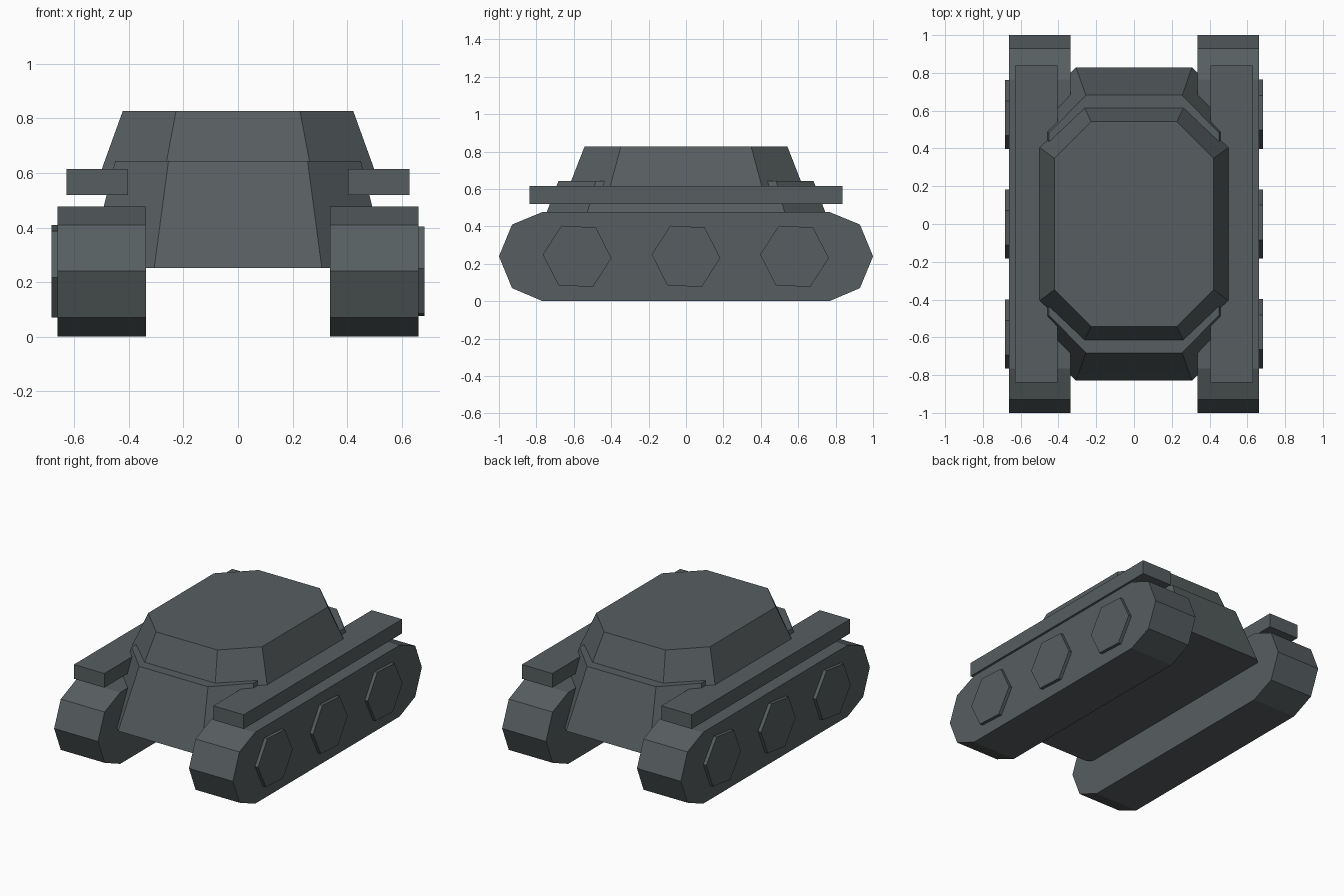
import bpy, bmesh
from math import sin, cos, radians

if "Cube" in bpy.data.objects:
    bpy.data.objects.remove(bpy.data.objects["Cube"])

# Dark slate paint for every part
paint = bpy.data.materials.new("dark_slate")
paint.diffuse_color = (0.095, 0.112, 0.118, 1)
paint.use_nodes = True
paint.node_tree.nodes["Principled BSDF"].inputs["Base Color"].default_value = paint.diffuse_color


def loft(name, loops):
    """Closed solid from a list of matching point loops."""
    bm = bmesh.new()
    rings = [[bm.verts.new(p) for p in loop] for loop in loops]
    n = len(rings[0])
    for a, b in zip(rings, rings[1:]):
        for i in range(n):
            j = (i + 1) % n
            bm.faces.new((a[i], a[j], b[j], b[i]))
    bm.faces.new(rings[0])
    bm.faces.new(rings[-1])
    bmesh.ops.recalc_face_normals(bm, faces=bm.faces)
    mesh = bpy.data.meshes.new(name)
    bm.to_mesh(mesh)
    bm.free()
    mesh.materials.append(paint)
    obj = bpy.data.objects.new(name, mesh)
    bpy.context.collection.objects.link(obj)
    return obj


def extrude_x(name, profile, x0, x1):
    """Extrude a (y, z) profile sideways."""
    return loft(name, [[(x, y, z) for y, z in profile] for x in (x0, x1)])


def octagon(side_x, corner_y, end_y, corner_x, z):
    """Rectangle outline with cut corners."""
    q = [(side_x, corner_y), (corner_x, end_y)]
    pts = q + [(-x, y) for x, y in reversed(q)]
    pts += [(-x, -y) for x, y in pts]
    return [(x, y, z) for x, y in pts]


# Sloped hull and turret
loft("hull", [octagon(0.549, 0.588, 0.829, 0.307, 0.252),
              octagon(0.45, 0.482, 0.682, 0.255, 0.643)])
loft("turret", [octagon(0.499, 0.405, 0.625, 0.267, 0.615),
                octagon(0.422, 0.348, 0.542, 0.227, 0.828)])

# Track outline, one half mirrored
half = [(0.765, 0.0), (0.93, 0.07), (1.0, 0.24), (0.93, 0.41), (0.765, 0.478)]
track = half + [(-y, z) for y, z in reversed(half)]
fender = [(-0.838, 0.52), (0.838, 0.52), (0.838, 0.615), (-0.838, 0.615)]

for side, s, turn in (("right", 1, -3), ("left", -1, 7)):
    # Track block and fender plank
    extrude_x(f"track_{side}", track, s * 0.337, s * 0.662)
    extrude_x(f"fender_{side}", fender, s * 0.404, s * 0.629)
    # Hexagonal wheel hubs
    for k, yc in enumerate((-0.582, 0.0, 0.58)):
        hexagon = [(yc + 0.184 * cos(radians(60 * i + turn)),
                    0.24 + 0.184 * sin(radians(60 * i + turn))) for i in range(6)]
        extrude_x(f"wheel_{side}_{k + 1}", hexagon, s * 0.6, s * 0.684)
